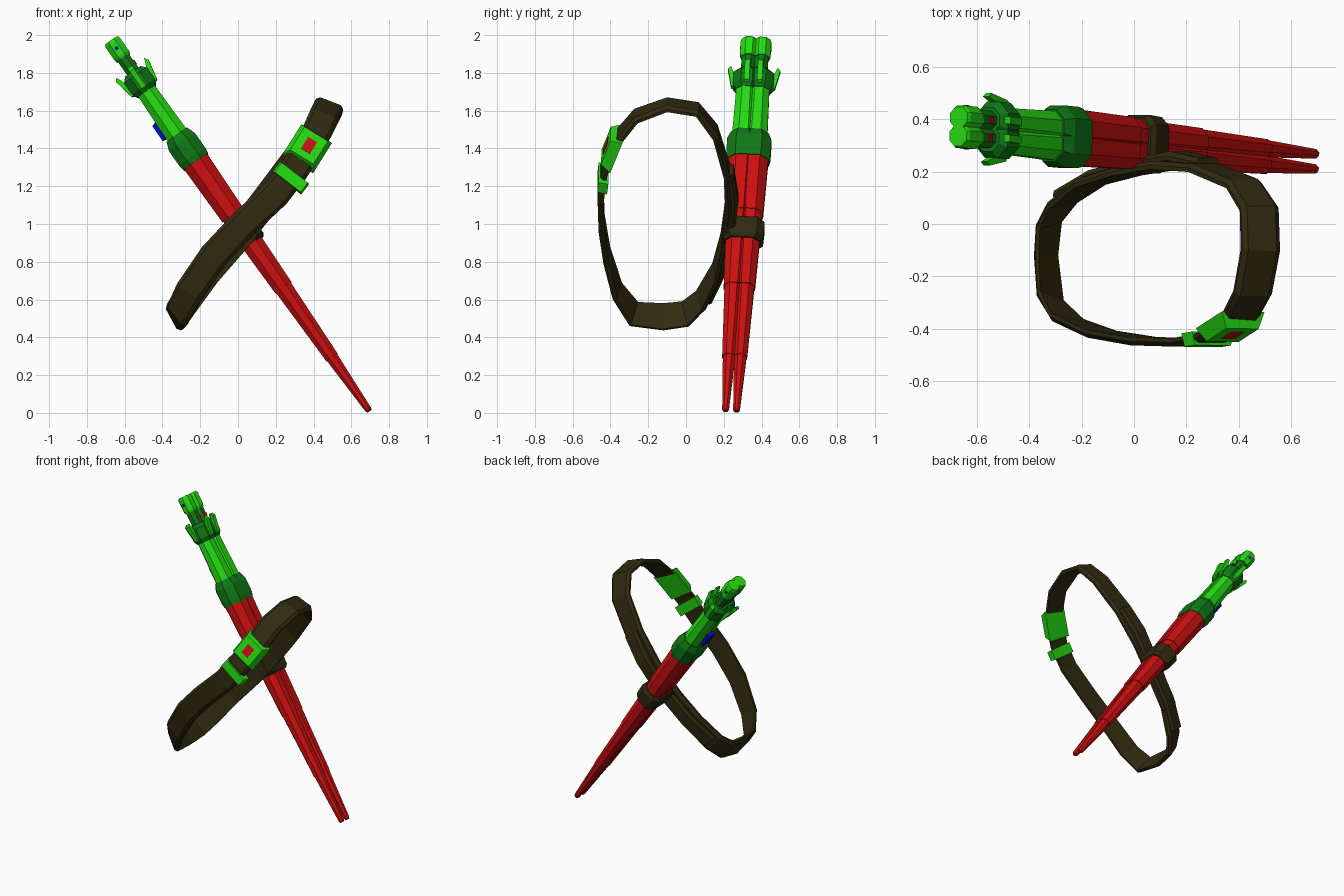
import bpy, bmesh, math
from mathutils import Vector, Matrix

if "Cube" in bpy.data.objects:
    bpy.data.objects.remove(bpy.data.objects["Cube"])


def material(name, rgb):
    m = bpy.data.materials.new(name)
    m.use_nodes = True
    m.diffuse_color = (*rgb, 1)
    m.node_tree.nodes["Principled BSDF"].inputs["Base Color"].default_value = (*rgb, 1)
    return m


RED = material("red", (0.61, 0.005, 0.005))
BRIGHT = material("bright green", (0.018, 0.72, 0.006))
DARK = material("dark green", (0.005, 0.19, 0.008))
LEATHER = material("dark leather", (0.03, 0.024, 0.005))
BLUE = material("blue", (0.003, 0.003, 0.58))


def finish(name, bm, mat, matrix=None):
    bmesh.ops.recalc_face_normals(bm, faces=bm.faces)
    mesh = bpy.data.meshes.new(name)
    bm.to_mesh(mesh)
    bm.free()
    mesh.materials.append(mat)
    obj = bpy.data.objects.new(name, mesh)
    if matrix:
        obj.matrix_world = matrix
    bpy.context.collection.objects.link(obj)
    return obj


def loft(bm, rings, closed=False):
    """Skin a list of vertex rings, capping the ends unless closed."""
    rings = [[bm.verts.new(p) for p in r] for r in rings]
    n = len(rings[0])
    pairs = list(zip(rings, rings[1:]))
    if closed:
        pairs.append((rings[-1], rings[0]))
    else:
        bm.faces.new(rings[0])
        bm.faces.new(rings[-1])
    for a, b in pairs:
        for i in range(n):
            j = (i + 1) % n
            bm.faces.new((a[i], a[j], b[j], b[i]))


def frustum(name, mat, matrix, size, top=1.0):
    """Block on its local xy plane whose top is scaled by the given factor."""
    x, y, z = size[0] / 2, size[1] / 2, size[2]
    bm = bmesh.new()
    quad = [(-1, -1), (1, -1), (1, 1), (-1, 1)]
    loft(bm, [[(u * x * f, v * y * f, h) for u, v in quad] for h, f in ((0, 1), (z, top))])
    return finish(name, bm, mat, matrix)


# ---- twin swords: local x across, local y sideways, local z from tip to pommel
TIP = Vector((0.695, 0.238, 0.01))
AXIS = Vector((-1.365, 0.134, 1.96))
L = AXIS.length
az = AXIS.normalized()
ax = (Vector((0.82, 0, 0.571)) - az * az.dot(Vector((0.82, 0, 0.571)))).normalized()
ay = az.cross(ax)
SWORD = Matrix((ax, ay, az)).transposed().to_4x4()
SWORD.translation = TIP


def offset(t):
    return 0.029 + 0.006 * t


def lathe(name, mat, profile, side, sides=8):
    """Faceted turned part; the profile is (fraction of length, radius)."""
    bm = bmesh.new()
    rings = []
    for t, r in profile:
        r /= math.cos(math.pi / sides)
        angles = [math.tau * (i + 0.5) / sides for i in range(sides)]
        rings.append([(r * math.cos(a), side * offset(t) + r * math.sin(a), t * L)
                      for a in angles])
    loft(bm, rings)
    return finish(name, bm, mat, SWORD)


PARTS = [
    ("scabbard_tip", RED, [(0, 0.013), (0.005, 0.018), (0.148, 0.033)]),
    ("scabbard_lower", RED, [(0.145, 0.036), (0.337, 0.048)]),
    ("scabbard_middle", RED, [(0.333, 0.052), (0.535, 0.063)]),
    ("scabbard_upper", RED, [(0.53, 0.067), (0.68, 0.074)]),
    ("collar", DARK, [(0.672, 0.078), (0.685, 0.084), (0.725, 0.084), (0.745, 0.066)]),
    ("grip", BRIGHT, [(0.74, 0.060), (0.87, 0.053)]),
    ("guard", DARK, [(0.862, 0.056), (0.874, 0.073), (0.905, 0.073), (0.916, 0.05)]),
    ("neck", DARK, [(0.91, 0.036), (0.96, 0.036)]),
    ("pommel", BRIGHT, [(0.953, 0.04), (0.96, 0.046), (0.994, 0.046), (1.0, 0.04)]),
]

for side, label in ((-1, "front"), (1, "rear")):
    for name, mat, profile in PARTS:
        lathe(f"{label}_{name}", mat, profile, side)
    # flared fins around the guard
    for k, angle in enumerate((0, math.pi, side * math.pi / 2)):
        bm = bmesh.new()
        w = 0.014
        outline = [(0.06, 0.868), (0.082, 0.872), (0.104, 0.918), (0.09, 0.926), (0.07, 0.905)]
        loft(bm, [[(r, s * w, t * L) for r, t in outline] for s in (-1, 1)])
        place = Matrix.Translation((0, side * offset(0.9), 0)) @ Matrix.Rotation(angle, 4, 'Z')
        finish(f"{label}_guard_fin_{k + 1}", bm, BRIGHT, SWORD @ place)
    # small red stud between guard and pommel
    frustum(f"{label}_neck_stud", RED,
            SWORD @ Matrix.Translation((0.034, side * offset(0.93), 0.927 * L)),
            (0.014, 0.03, 0.02))
    # blue dot on the pommel
    dot = Matrix.Translation((0, side * (offset(0.978) + 0.045), 0.978 * L))
    frustum(f"{label}_pommel_dot", BLUE,
            SWORD @ dot @ Matrix.Rotation(-side * math.pi / 2, 4, 'X'), (0.018, 0.018, 0.004))

# blue switch block on the grip
frustum("grip_block", BLUE,
        SWORD @ Matrix.Translation((-0.045, 0, 0.773 * L)) @ Matrix.Rotation(-math.pi / 2, 4, 'Y'),
        (0.11, 0.08, 0.036), 0.85)

# leather ring holding the scabbards
bm = bmesh.new()
rings = []
for t, grow in ((0.452, -0.006), (0.46, 0.006), (0.498, 0.01), (0.506, -0.002)):
    rx, ry, c = 0.073 + grow, 0.102 + grow, 0.035
    rings.append([(x, y, t * L) for x, y in (
        (rx, c - ry), (rx, ry - c), (rx - c, ry), (c - rx, ry),
        (-rx, ry - c), (-rx, c - ry), (c - rx, -ry), (rx - c, -ry))])
loft(bm, rings)
finish("scabbard_ring", bm, LEATHER, SWORD)

# ---- belt loop
BELT = [(-0.34, -0.12, 0.505), (-0.325, -0.28, 0.52), (-0.26, -0.365, 0.64),
        (-0.13, -0.42, 0.83), (0.03, -0.447, 1.0), (0.2, -0.452, 1.16),
        (0.3, -0.435, 1.29), (0.4, -0.37, 1.45), (0.455, -0.265, 1.575),
        (0.485, -0.1, 1.635), (0.48, 0.06, 1.61), (0.42, 0.155, 1.49),
        (0.27, 0.215, 1.29), (0.12, 0.225, 1.09), (-0.03, 0.2, 0.9),
        (-0.17, 0.16, 0.74), (-0.28, 0.08, 0.59), (-0.33, 0.0, 0.52)]
STRAP = [(-0.27, 0.115, 0.61), (-0.14, 0.19, 0.76), (0.03, 0.235, 0.95),
         (0.17, 0.26, 1.14), (0.28, 0.235, 1.29)]
CENTRE = Vector((0.07, -0.1, 1.05))


def frame(p, tangent):
    """Belt axes: along, across and outward; the belt twists with height."""
    f = (p.z - 0.5) / 1.13
    across = Vector((0.47, 0, -0.88)).lerp(Vector((0.93, 0, -0.36)), f)
    along = tangent.normalized()
    across = (across - along * across.dot(along)).normalized()
    out = along.cross(across)
    if out.dot(p - CENTRE) < 0:
        out = -out
    return along, across, out


def band(name, points, width, thick, closed):
    pts = [Vector(p) for p in points]
    n = len(pts)
    rings = []
    for i, p in enumerate(pts):
        a, b = (pts[i - 1], pts[(i + 1) % n]) if closed else (pts[max(i - 1, 0)], pts[min(i + 1, n - 1)])
        _, across, out = frame(p, b - a)
        w, h = width / 2, thick / 2
        rings.append([p + across * u + out * v for u, v in (
            (-w, -h), (w, -h), (w, 0), (w * 0.75, h), (-w * 0.75, h), (-w, 0))])
    bm = bmesh.new()
    loft(bm, rings, closed)
    return finish(name, bm, LEATHER)


band("belt", BELT, 0.155, 0.032, True)
band("hanger_strap", STRAP, 0.11, 0.035, False)


def on_belt(p, tangent, lift):
    p = Vector(p)
    along, across, out = frame(p, Vector(tangent))
    m = Matrix((along, out.cross(along), out)).transposed().to_4x4()
    m.translation = p + out * lift
    return m


# buckle with red inset, and the keeper loop below it
AT, DIR = (0.37, -0.388, 1.405), (0.1, 0.065, 0.16)
frustum("buckle", BRIGHT, on_belt(AT, DIR, -0.022), (0.2, 0.19, 0.06), 0.76)
frustum("buckle_inset", RED, on_belt(AT, DIR, 0.036), (0.075, 0.055, 0.005))
frustum("keeper_loop", BRIGHT,
        on_belt((0.28, -0.438, 1.245), (0.1, 0.017, 0.13), -0.024), (0.07, 0.195, 0.052), 0.9)
